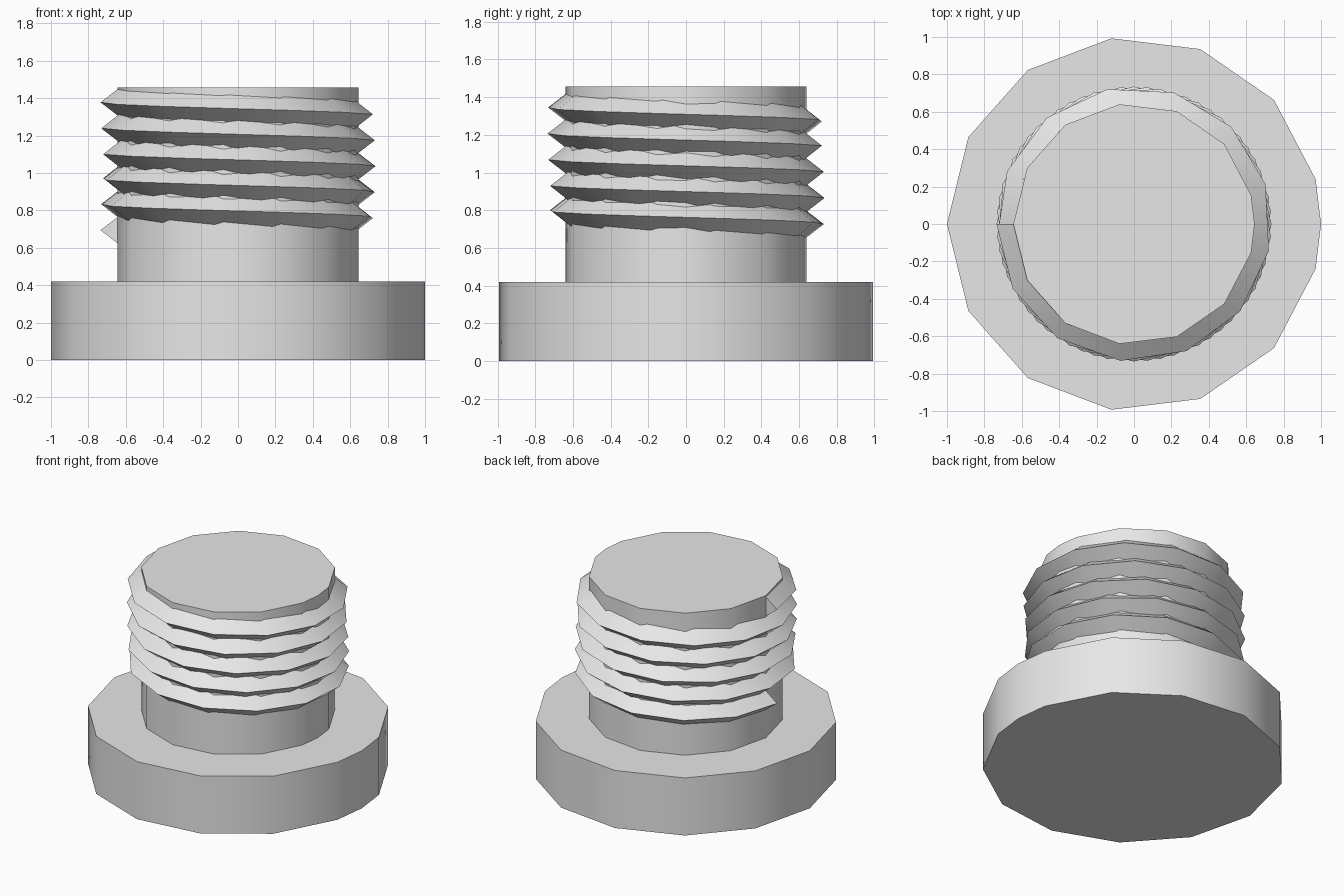
import bpy, bmesh, math

if "Cube" in bpy.data.objects:
    bpy.data.objects.remove(bpy.data.objects["Cube"])

grey = bpy.data.materials.new("plain grey")
grey.diffuse_color = (0.8, 0.8, 0.8, 1)
grey.use_nodes = True
grey.node_tree.nodes["Principled BSDF"].inputs["Base Color"].default_value = grey.diffuse_color


def finish(bm, name):
    bmesh.ops.recalc_face_normals(bm, faces=bm.faces)
    mesh = bpy.data.meshes.new(name)
    bm.to_mesh(mesh)
    bm.free()
    mesh.materials.append(grey)
    ob = bpy.data.objects.new(name, mesh)
    bpy.context.collection.objects.link(ob)
    bpy.ops.object.select_all(action='DESELECT')
    ob.select_set(True)
    bpy.context.view_layer.objects.active = ob
    bpy.ops.object.shade_smooth_by_angle(angle=math.radians(30))
    return ob


def disc(name, radius, z0, z1, sides=13):
    # thirteen-step round with a corner at -x and a seam corner at +x
    angles = sorted([math.pi + k * math.tau / sides for k in range(sides)] + [math.tau])
    bm = bmesh.new()
    ring = [bm.verts.new((radius * math.cos(a), radius * math.sin(a), z0)) for a in angles]
    base = bm.faces.new(ring)
    top = bmesh.ops.extrude_face_region(bm, geom=[base], use_keep_orig=True)
    verts = [g for g in top["geom"] if isinstance(g, bmesh.types.BMVert)]
    bmesh.ops.translate(bm, verts=verts, vec=(0, 0, z1 - z0))
    return finish(bm, name)


def thread(name, turns, steps, z0, pitch, r_tip, r_root, half):
    # triangular ridge swept along a helix that climbs clockwise from -x
    profile = [(r_root, half), (r_tip, 0), (r_root, -half)]
    bm = bmesh.new()
    rings = []
    for i in range(steps + 1):
        t = turns * i / steps
        a = math.pi - t * math.tau
        rings.append([bm.verts.new((r * math.cos(a), r * math.sin(a), z0 + pitch * t + h))
                      for r, h in profile])
    for low, high in zip(rings, rings[1:]):
        for j in range(3):
            k = (j + 1) % 3
            bm.faces.new((low[j], low[k], high[k], high[j]))
    bm.faces.new(rings[0])
    bm.faces.new(rings[-1])
    return finish(bm, name)


# Wide flat head, narrower shank, helical ridge
disc("head", 1.0, 0, 0.42)
disc("shank", 0.645, 0.42, 1.457)
thread("screw_thread", 5, 64, 0.694, 0.1367, 0.735, 0.635, 0.077)
